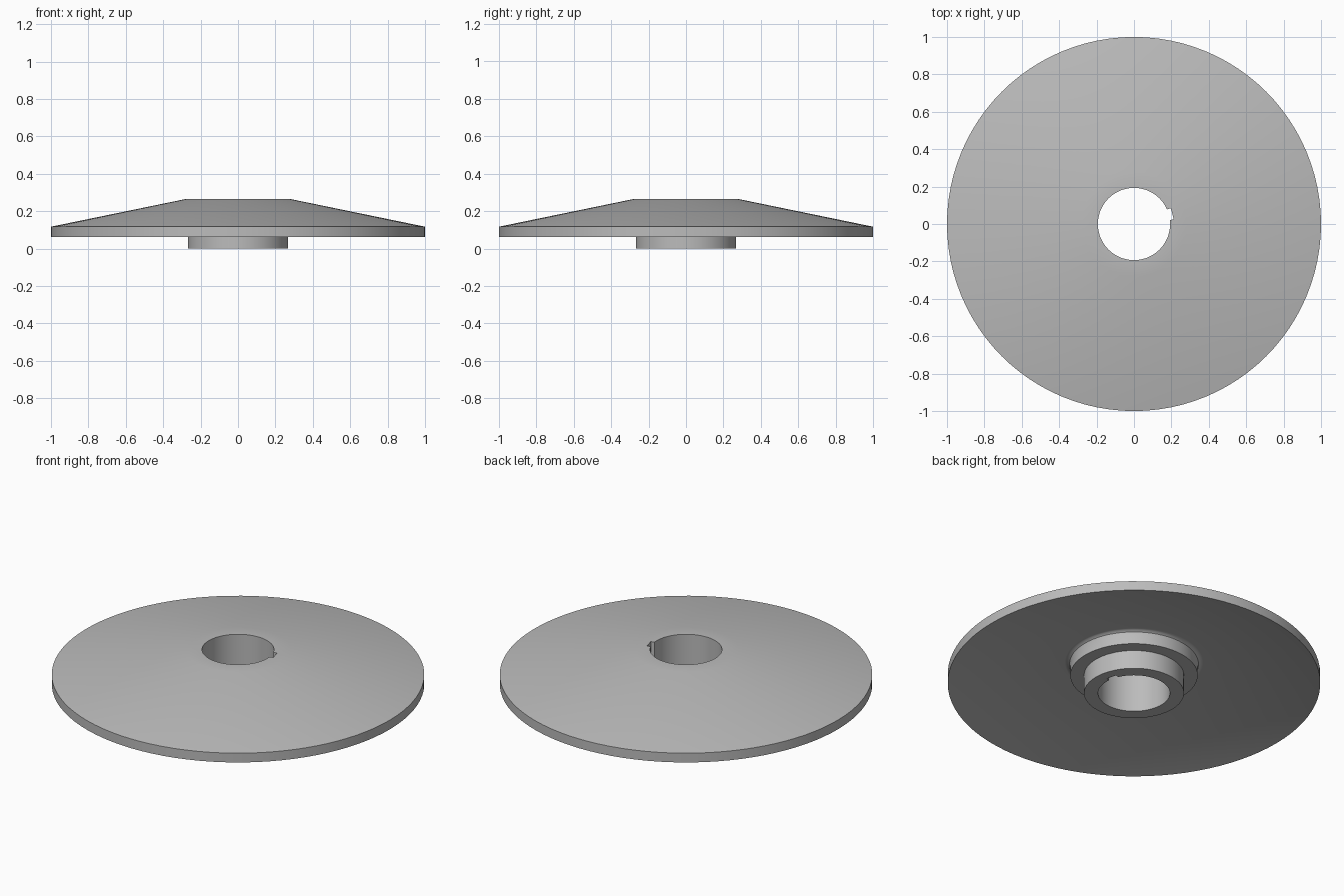
import bpy, bmesh, math
from mathutils import Matrix

cube = bpy.data.objects.get("Cube")
if cube:
    bpy.data.objects.remove(cube, do_unlink=True)

SEGMENTS = 96
KEY_ANGLE = math.radians(15)

steel = bpy.data.materials.new("grey steel")
steel.use_nodes = True
steel.diffuse_color = (0.5, 0.5, 0.5, 1)
steel.node_tree.nodes["Principled BSDF"].inputs["Base Color"].default_value = (0.5, 0.5, 0.5, 1)


def make_object(name, bm):
    bmesh.ops.recalc_face_normals(bm, faces=bm.faces)
    mesh = bpy.data.meshes.new(name)
    bm.to_mesh(mesh)
    bm.free()
    obj = bpy.data.objects.new(name, mesh)
    obj.data.materials.append(steel)
    bpy.context.collection.objects.link(obj)
    return obj


# Half section of the disc: (radius, height), closed around the bore
rim = [(0.28, 0.265), (1.0, 0.117), (1.0, 0.062)]
fillet = [(0.372, 0.191), (0.357, 0.189), (0.346, 0.18), (0.342, 0.165)]
hub = [(0.342, 0.11), (0.268, 0.11), (0.268, 0.0)]
bore = [(0.193, 0.0), (0.193, 0.265)]
section = rim + fillet + hub + bore

# Conical disc with stepped hub and bore
bm = bmesh.new()
verts = [bm.verts.new((r, 0, z)) for r, z in section]
edges = [bm.edges.new((a, b)) for a, b in zip(verts, verts[1:] + verts[:1])]
bmesh.ops.spin(bm, geom=verts + edges, axis=(0, 0, 1), cent=(0, 0, 0),
               angle=math.tau, steps=SEGMENTS, use_merge=True)
bmesh.ops.remove_doubles(bm, verts=bm.verts, dist=1e-5)
disc = make_object("conical_disc", bm)

# Keyway slot along the whole bore
bm = bmesh.new()
slot = (Matrix.Rotation(KEY_ANGLE, 4, "Z") @ Matrix.Translation((0.162, 0, 0.13))
        @ Matrix.Diagonal((0.1, 0.06, 0.6, 1)))
bmesh.ops.create_cube(bm, size=1, matrix=slot)
cutter = make_object("keyway_cutter", bm)
cutter.hide_render = True

cut = disc.modifiers.new("keyway", "BOOLEAN")
cut.operation = "DIFFERENCE"
cut.solver = "EXACT"
cut.object = cutter

# Apply the cut, then smooth the round surfaces
bpy.ops.object.select_all(action="DESELECT")
disc.select_set(True)
bpy.context.view_layer.objects.active = disc
bpy.ops.object.modifier_apply(modifier=cut.name)
bpy.data.objects.remove(cutter, do_unlink=True)
bpy.ops.object.shade_smooth_by_angle(angle=math.radians(35))
